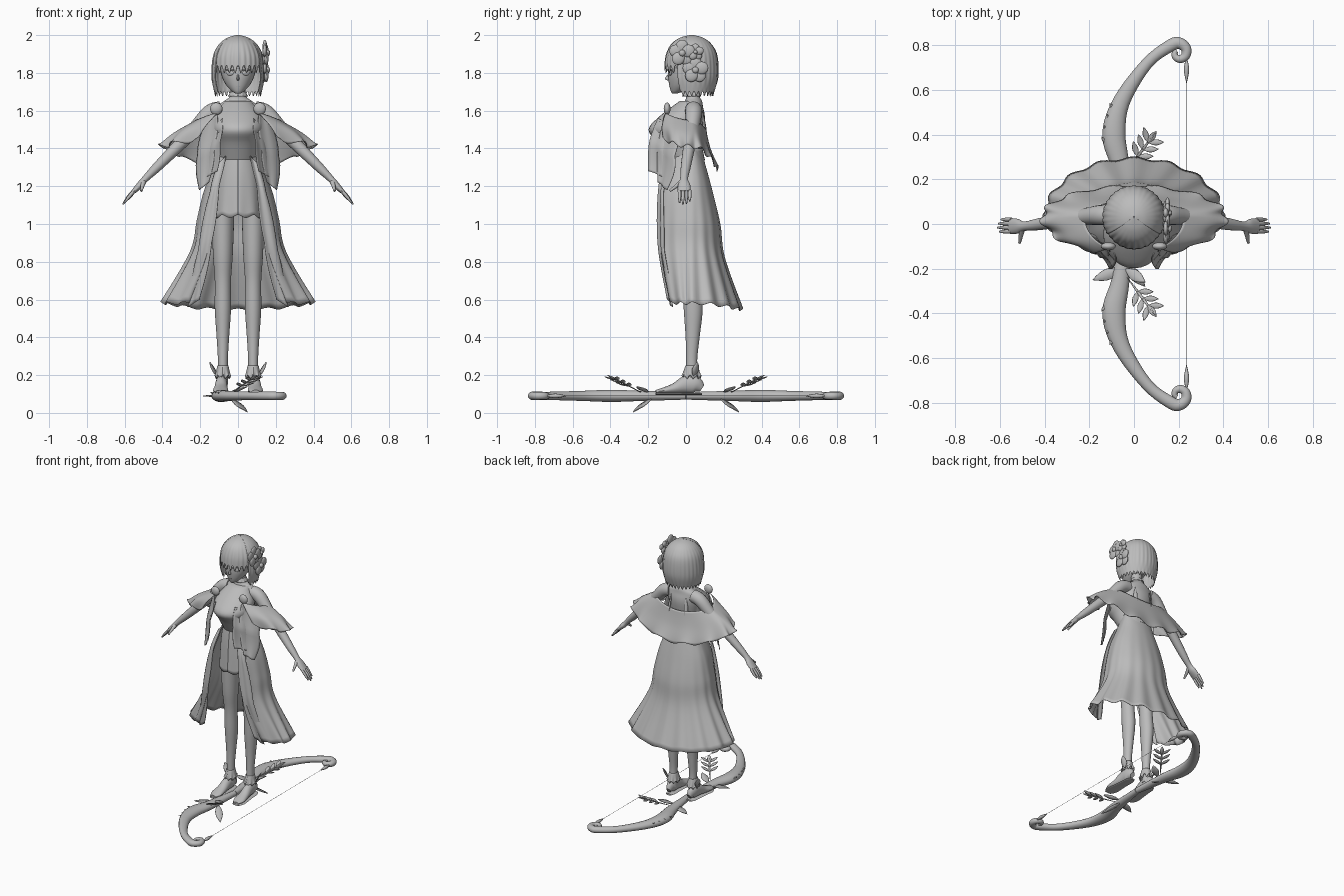
import bpy
import bmesh
from math import sin, cos, pi, radians
from mathutils import Vector, Matrix

default_cube = bpy.data.objects.get("Cube")
if default_cube:
    bpy.data.objects.remove(default_cube, do_unlink=True)

grey = bpy.data.materials.new("plain grey")
grey.use_nodes = True
grey.diffuse_color = (0.5, 0.5, 0.5, 1)
grey.node_tree.nodes["Principled BSDF"].inputs["Base Color"].default_value = grey.diffuse_color

X, Y, Z = Vector((1, 0, 0)), Vector((0, 1, 0)), Vector((0, 0, 1))


def place(name, mesh, thickness):
    ob = bpy.data.objects.new(name, mesh)
    bpy.context.collection.objects.link(ob)
    if thickness:
        solid = ob.modifiers.new("thickness", "SOLIDIFY")
        solid.thickness = thickness
        solid.offset = 0


def finish(name, bm, thickness=0.0):
    """Make a smooth object; parts named left_ or back_ also get a mirrored twin."""
    bmesh.ops.recalc_face_normals(bm, faces=bm.faces[:])
    mesh = bpy.data.meshes.new(name)
    bm.to_mesh(mesh)
    bm.free()
    mesh.materials.append(grey)
    mesh.shade_smooth()
    mesh.set_sharp_from_angle(angle=radians(50))
    place(name, mesh, thickness)
    for prefix, other, axis in (("left_", "right_", X), ("back_", "front_", Y)):
        if name.startswith(prefix):
            twin = mesh.copy()
            twin.transform(Matrix.Scale(-1, 4, axis))
            twin.flip_normals()
            place(name.replace(prefix, other, 1), twin, thickness)


def grid(name, rows, closed=False, thickness=0.0):
    """Skin rows of points; closed rows become capped tubes."""
    bm = bmesh.new()
    rings = [[bm.verts.new(p) for p in row] for row in rows]
    n = len(rings[0])
    for a, b in zip(rings, rings[1:]):
        for j in range(n if closed else n - 1):
            k = (j + 1) % n
            bm.faces.new((a[j], a[k], b[k], b[j]))
    if closed:
        bm.faces.new(rings[0][::-1])
        bm.faces.new(rings[-1])
    finish(name, bm, thickness)


def spline(keys, steps):
    """Smooth curve through key tuples of any length."""
    pts = [keys[0], *keys, keys[-1]]
    out = []
    for a, b, c, d in zip(pts, pts[1:], pts[2:], pts[3:]):
        for s in range(steps):
            t = s / steps
            out.append([q + t / 2 * (r - p + t * (2 * p - 5 * q + 4 * r - e + t * (3 * (q - r) + e - p)))
                        for p, q, r, e in zip(a, b, c, d)])
    return out + [list(keys[-1])]


def column(name, keys, x=0.0, n=28):
    """Upright body of ellipses; keys are height, centre y, half width, half depth."""
    angles = [2 * pi * j / n for j in range(n)]
    grid(name, [[(x + max(w, .003) * cos(a), y + max(d, .003) * sin(a), z) for a in angles]
                for z, y, w, d in spline(keys, 5)], True)


def sweep(name, keys, up=Z, n=12):
    """Elliptical tube through (x, y, z, side radius, depth radius)."""
    pts = spline(keys, 5)
    pos = [Vector(p[:3]) for p in pts]
    rows = []
    for i, p in enumerate(pts):
        t = (pos[min(i + 1, len(pos) - 1)] - pos[max(i - 1, 0)]).normalized()
        side = t.cross(up).normalized()
        depth = side.cross(t)
        rows.append([pos[i] + side * max(p[3], .001) * cos(a) + depth * max(p[4], .001) * sin(a)
                     for a in (2 * pi * j / n for j in range(n))])
    grid(name, rows, True)


def cloth(name, keys, gap=0.0, arc=None, centre=(0, .03), waves=0, ripple=0.0, hem=0.0, rise=0.0, drop=0.0):
    """Draped sheet around a centre, with a front gap or a front arc in degrees.
    Keys are height, half width, front depth, back depth."""
    n = 96
    start, end = (-arc, arc) if arc else (gap, 360 - gap)
    pts = spline(keys, 6)
    rows = []
    for i, (z, w, front, back) in enumerate(pts):
        t = i / (len(pts) - 1)
        row = []
        for j in range(n + 1):
            a = radians(start + (end - start) * j / n)
            c, wave = cos(a), cos(waves * a)
            f = 1 + ripple * t ** 2 * wave
            tilt = rise if c > 0 else -drop * (.4 + .6 * t)
            row.append((centre[0] + w * f * sin(a), centre[1] - (front if c > 0 else back) * f * c,
                        z + tilt * c * c + hem * t ** 6 * wave))
        rows.append(row)
    grid(name, rows, thickness=.003)


def frill(name, keys, lean=1.0):
    """Hanging strip wrapping back towards its outer, scalloped edge; keys are x, y, z, width."""
    rows = []
    for i, (x, y, z, w) in enumerate(spline(keys, 8)):
        w *= 1 + .2 * abs(sin(i * .4))
        rows.append([(x + w * (u - .5), y + lean * w * u + .006 * sin(2 * pi * u), z - .04 * u)
                     for u in (j / 10 for j in range(11))])
    grid(name, rows, thickness=.003)


def leaf(name, base, tip, width):
    base, tip = Vector(base), Vector(tip)
    side = (tip - base).cross(Z).normalized()
    rows = []
    for i in range(8):
        w = width * max(sin(pi * i / 7), .03)
        mid = base.lerp(tip, i / 7)
        rows.append([mid - side * w, mid - Z * w * .3, mid + side * w])
    grid(name, rows, thickness=.004)


def ball(name, centre, radii, turn=0.0, axis="X"):
    bm = bmesh.new()
    bmesh.ops.create_uvsphere(bm, u_segments=16, v_segments=10, radius=1)
    bm.transform(Matrix.Translation(centre) @ Matrix.Rotation(turn, 4, axis) @ Matrix.Diagonal((*radii, 1)))
    finish(name, bm)


# Body and head
column("torso", [(1.3, .02, .1, .07), (1.4, .01, .09, .07), (1.55, .02, .12, .08), (1.62, .035, .115, .055),
                 (1.65, .04, .075, .045), (1.68, .035, .042, .036), (1.76, .02, .038, .036)])
column("head", [(1.69, -.06, .012, .012), (1.705, -.045, .034, .036), (1.74, -.015, .066, .075),
                (1.79, 0, .088, .095), (1.86, .01, .097, .1), (1.95, .02, .07, .08)])
column("nose", [(1.8, -.085, .004, .004), (1.77, -.098, .007, .014), (1.758, -.088, .004, .004)], n=8)
ball("mouth", (0, -.083, 1.73), (.014, .006, .004))
ball("left_eye", (.042, -.083, 1.8), (.02, .006, .014), .35, "Z")
ball("left_eyelash", (.043, -.086, 1.815), (.024, .009, .004), .35, "Z")
cloth("choker", [(1.7, .038, .036, .036), (1.675, .05, .047, .047)], waves=12, ripple=.06)

# Hair: a crown running down into long sides and a short fringe
crown = [(2, .003, .003, .003), (1.985, .055, .06, .06), (1.95, .1, .108, .105), (1.89, .13, .135, .134)]
cloth("hair_sides", crown + [(1.78, .139, .138, .139), (1.69, .122, .11, .115)],
      gap=58, waves=30, ripple=.02, hem=.014)
cloth("hair_fringe", crown + [(1.82, .134, .142, .138)], arc=62, waves=27, ripple=.01, hem=.02)

# Flowers over the left ear
for label, y, z, size in (("upper", -.02, 1.905, .07), ("lower", .05, 1.815, .07), ("rear", .05, 1.91, .045)):
    for k in range(5):
        a = 2 * pi * k / 5
        ball(f"{label}_petal_{k}", (.142 + .008 * (k % 2), y + size * .5 * sin(a), z + size * .5 * cos(a)),
             (.012, size * .48, size * .5), -a)
    ball(label + "_flower_core", (.156, y, z), (.014, size / 4, size / 4))

# Bodice, short skirt, open overskirt and shoulder cape
column("bodice", [(1.34, 0, .1, .1), (1.43, -.035, .115, .118), (1.5, -.055, .135, .143),
                  (1.57, -.025, .13, .115), (1.65, .02, .07, .055)])
cloth("short_skirt", [(1.4, .098, .12, .055), (1.25, .125, .14, .08), (1.04, .14, .15, .105)],
      waves=10, ripple=.02, hem=.008)
cloth("overskirt", [(1.4, .1, .11, .05), (1.3, .13, .16, .08), (1.17, .18, .2, .115), (1.02, .215, .21, .15),
                    (.85, .25, .21, .172), (.58, .4, .15, .265)],
      gap=40, waves=16, ripple=.025, hem=.008, drop=.035)
cloth("shoulder_cape", [(1.55, .22, .16, .075), (1.48, .34, .18, .1), (1.41, .41, .17, .14)],
      gap=30, waves=13, ripple=.04, hem=.012, rise=.05, drop=.12)

# Brooches and frills
ball("left_brooch", (.115, -.1, 1.61), (.033, .018, .033))
frill("left_shoulder_frill", [(.14, -.115, 1.58, .06), (.17, -.15, 1.4, .09), (.18, -.15, 1.22, .05)])
frill("left_bust_frill", [(.1, -.15, 1.56, .04), (.125, -.195, 1.43, .06), (.145, -.2, 1.28, .07)], 1.5)
frill("left_skirt_frill", [(.085, -.1, 1.36, .04), (.125, -.145, 1.2, .05), (.175, -.15, .9, .07),
                           (.235, -.1, .6, .06)], .5)
leaf("left_back_ribbon", (.06, .085, 1.6), (.075, .11, 1.44), .014)

# Arms and hands
sweep("left_arm", [(.09, .04, 1.605, .045, .045), (.15, .04, 1.585, .045, .045), (.24, .03, 1.49, .037, .036),
                   (.42, 0, 1.31, .026, .027), (.49, -.01, 1.24, .018, .021), (.52, -.01, 1.205, .018, .033),
                   (.555, -.01, 1.17, .012, .034)], Y, 16)
sweep("left_thumb", [(.5, -.02, 1.225, .014, .014), (.512, -.085, 1.175, .006, .006)])
for k, reach in enumerate((.052, .06, .056, .044)):
    y = -.034 + .018 * k
    sweep(f"left_finger_{k}", [(.548, y, 1.178, .009, .009), (.55 + reach / 2, y, 1.145, .009, .009),
                               (.55 + reach, y, 1.17 - reach * 1.1, .004, .004)], Y, 8)

# Legs with frilled anklets
column("left_leg", [(1.1, .03, .062, .08), (.85, .025, .053, .062), (.7, .03, .043, .048), (.55, .038, .043, .05),
                    (.4, .035, .033, .037), (.27, .03, .026, .029), (.15, .035, .028, .034)], .08)
cloth("left_anklet", [(.25, .028, .032, .032), (.19, .04, .05, .05)],
      centre=(.08, .03), waves=9, ripple=.1, hem=.01)
leaf("left_ankle_leaf", (.11, .04, .19), (.15, .06, .27), .02)

# Feet on flat sandal soles
foot = [(.085, .13, .016, .02), (.05, .15, .03, .045), (0, .15, .032, .046), (-.06, .13, .036, .028),
        (-.12, .118, .04, .016), (-.16, .112, .022, .009)]
sweep("left_foot", [(.088 - y * .04, y, z, w, h) for y, z, w, h in foot], n=16)
sweep("left_sole", [(.088 - y * .04, y, .1, w + .004, .006) for y, z, w, h in foot], n=16)

# Bow limbs lying under the feet, each ending in a spiral curl
limb = [(-.03, 0, .02), (-.06, .25, .04), (-.09, .4, .052), (-.055, .55, .038), (.06, .72, .026)]
for k in range(8):
    a, r = 2.3 - k * .9, .048 - .005 * k
    limb.append((.2 + r * cos(a), .765 + r * sin(a), .028 - .0025 * k))
sweep("back_limb", [(x, y, .09, r, min(r, .012 + r * .4)) for x, y, r in limb], n=14)
sweep("back_string_charm", [(.235, .74, .09, .003, .003), (.235, .69, .09, .012, .012),
                            (.235, .63, .09, .001, .001)], n=8)
sweep("bow_string", [(.235, y, .09, .001, .001) for y in (-.76, .76)], n=6)

# Leaves, fern fronds and thorns on the bow
leaf("back_low_leaf", (-.04, .18, .08), (.05, .28, .005), .025)
leaf("back_outer_leaf", (-.05, .2, .1), (-.185, .25, .09), .025)
leaf("back_inner_leaf", (-.04, .2, .11), (.05, .26, .14), .025)
stem, tip = Vector((-.03, .24, .11)), Vector((.1, .415, .2))
across = Vector((.045, -.033, 0))
leaf("back_frond_stem", stem, tip, .006)
leaf("back_frond_tip", stem.lerp(tip, .7), tip, .014)
for k in range(3):
    root = stem.lerp(tip, .35 + .18 * k)
    for s in (-1, 1):
        leaf(f"back_leaflet_{k}_{s + 1}", root, root + across * s + (tip - stem) * .2, .013)
for k in range(4):
    thorn = Vector((-.125 + .012 * k, .36 + .05 * k, .1))
    leaf(f"back_thorn_{k}", thorn, thorn + Vector((-.02, .03, .01)), .007)
